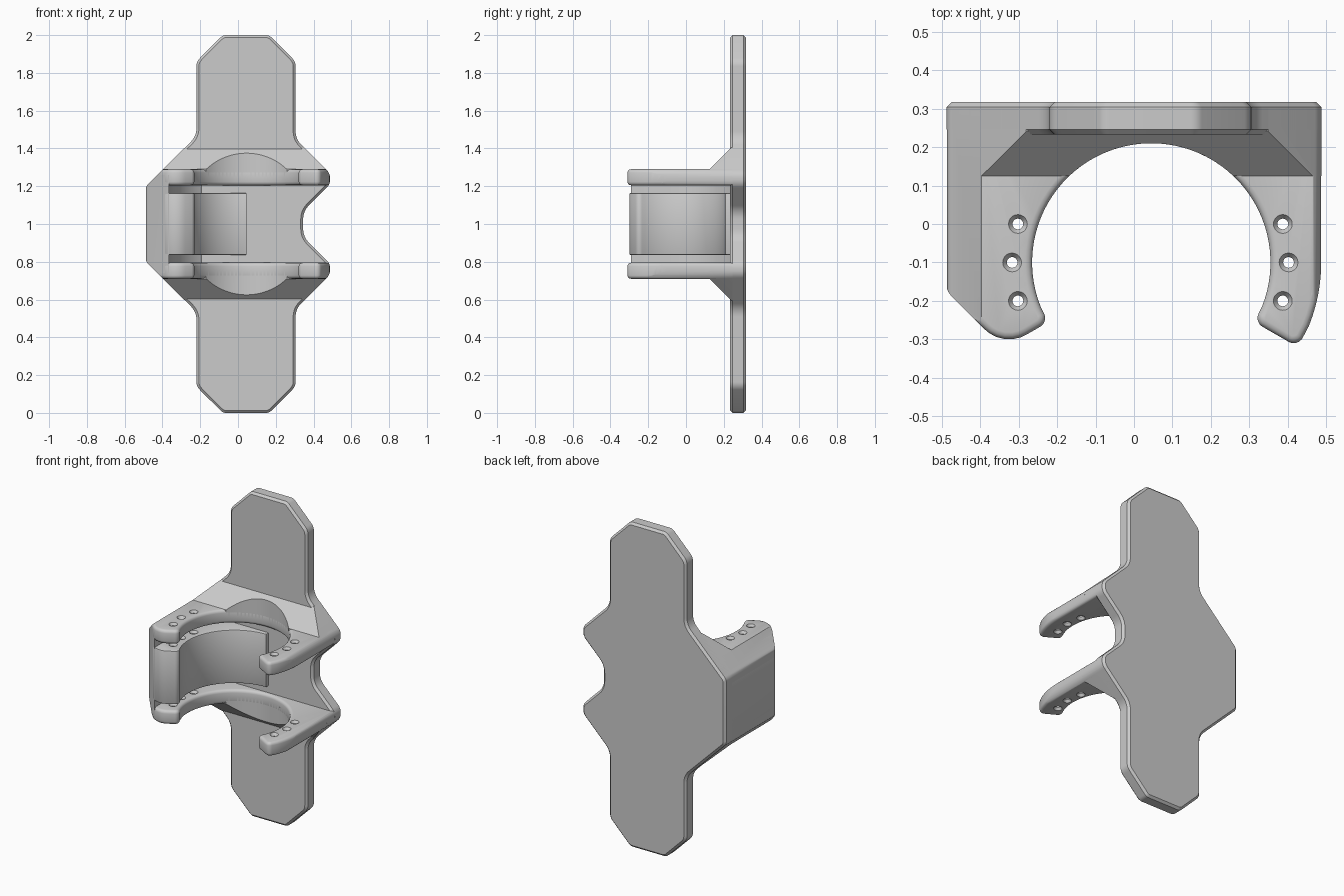
import bpy, bmesh
from math import sin, cos, radians, tan, pi
from mathutils import Vector

if "Cube" in bpy.data.objects:
    bpy.data.objects.remove(bpy.data.objects["Cube"])

CX, CY, BORE = 0.045, -0.1, 0.31   # bore centre and radius
W = 0.4875                         # half width of the plate
A = 0.487                          # half width of the clamp


def arc(r, a0, a1, n):
    """Points on a circle around the bore centre, angles in degrees."""
    out = []
    for i in range(n + 1):
        a = radians(a0 + (a1 - a0) * i / n)
        out.append((CX + r * cos(a), CY + r * sin(a), 0))
    return out


def rounded(pts, steps=6):
    """Turn (a, b, radius) corners into a polygon with rounded corners."""
    out = []
    for i, (a, b, r) in enumerate(pts):
        p = Vector((a, b))
        if r == 0:
            out.append(p)
            continue
        u = (Vector(pts[i - 1][:2]) - p).normalized()
        v = (Vector(pts[(i + 1) % len(pts)][:2]) - p).normalized()
        h = u.angle(v) / 2
        d = r / tan(h)
        c = p + (u + v).normalized() * (r / sin(h))
        s, e = p + u * d - c, p + v * d - c
        for k in range(steps + 1):
            out.append(c + s.lerp(e, k / steps).normalized() * r)
    return out


def finish(name, bm):
    bmesh.ops.recalc_face_normals(bm, faces=bm.faces)
    me = bpy.data.meshes.new(name)
    bm.to_mesh(me)
    bm.free()
    ob = bpy.data.objects.new(name, me)
    bpy.context.collection.objects.link(ob)
    return ob


def prism(name, pts, axis, lo, hi, bevel=0, segs=3):
    """Extrude a profile along an axis, rounding the two rims."""
    place = {'x': lambda a, b, t: (t, a, b),
             'y': lambda a, b, t: (a, t, b),
             'z': lambda a, b, t: (a, b, t)}[axis]
    poly = rounded(pts)
    bm = bmesh.new()
    low = [bm.verts.new(place(p.x, p.y, lo)) for p in poly]
    high = [bm.verts.new(place(p.x, p.y, hi)) for p in poly]
    caps = [bm.faces.new(low), bm.faces.new(high)]
    n = len(poly)
    for i in range(n):
        j = (i + 1) % n
        bm.faces.new((low[i], low[j], high[j], high[i]))
    bmesh.ops.recalc_face_normals(bm, faces=bm.faces)
    if bevel:
        rim = [e for f in caps for e in f.edges]
        bmesh.ops.bevel(bm, geom=rim, offset=bevel, offset_type='OFFSET',
                        segments=segs, profile=0.5, affect='EDGES',
                        clamp_overlap=False)
    return finish(name, bm)


def cut(ob, cutter, operation):
    m = ob.modifiers.new("cut", 'BOOLEAN')
    m.operation, m.object, m.solver = operation, cutter, 'EXACT'
    bpy.context.view_layer.objects.active = ob
    bpy.ops.object.modifier_apply(modifier=m.name)


def flip(pts):
    """Mirror a profile about the mid height z = 1."""
    return [(a, 2 - b, r) for a, b, r in pts]


# Plate outline seen from the front, each side listed from the top down
right = [(0.165, 2, .04), (0.305, 1.86, .06), (0.305, 1.45, .1),
         (W, 1.268, .06), (W, 1.21, .06), (0.345, 1.068, .1)]
left = [(-0.08, 2, .04), (-0.22, 1.86, .06), (-0.22, 1.465, .1),
        (-W, 1.2, .04)]
outline = right + flip(right[::-1]) + flip(left) + left[::-1]

# Profiles seen from above
outer_left = [(-A, .3, 0), (-A, -.175, .035), (-.34, -.3225, .09),
              (-.223, -.255, .026)]
arm_profile = (outer_left + arc(BORE, 202, -22, 56)
               + [(.313, -.255, .026), (.426, -.32, .026)]
               + arc(.442, -22, 0, 6) + [(A, .3, 0)])
wall_profile = outer_left + arc(BORE, 202, 90, 28) + [(CX, .3, 0)]
spine_profile = ([(-A, .3, 0), (-A, -.175, .035), (-.388, -.2745, 0),
                  (-.365, -.291, 0)] + arc(.41, 180, 121, 16)
                 + [(-.166, .3, 0)])

# Cutters: outline trim, bore and pin holes
trim = prism("trim_cutter", outline, 'y', -1, 1)
bore = prism("bore_cutter", arc(BORE, 0, 356.4, 99), 'z', 0.2, 1.8)
half = [(.6, .028), (.705, .028), (.725, .014), (.78, .014), (.8, .028),
        (.83, .028), (.85, .014)]
levels = half + [(2 - z, r) for z, r in reversed(half)]
bm = bmesh.new()
for x, y in [(-.302, 0), (-.317, -.1), (-.302, -.2),
             (.387, 0), (.402, -.1), (.387, -.2)]:
    rings = [[bm.verts.new((x + r * cos(k * pi / 10), y + r * sin(k * pi / 10), z))
              for k in range(20)] for z, r in levels]
    bm.faces.new(rings[0])
    bm.faces.new(rings[-1])
    for a, b in zip(rings, rings[1:]):
        for k in range(20):
            j = (k + 1) % 20
            bm.faces.new((a[k], a[j], b[j], b[k]))
holes = finish("hole_cutter", bm)

# Back plate
parts = [prism("back_plate", outline, 'y', .233, .317, .013, 1)]

# Two open-ring arms with sloped gussets
for side in ("upper", "lower"):
    up = side == "upper"
    lo, hi = (1.205, 1.29) if up else (.71, .795)
    arm = prism(side + "_arm", arm_profile, 'z', lo, hi, .018)
    cut(arm, holes, 'DIFFERENCE')
    cut(arm, trim, 'INTERSECT')
    slope = [(.125, 1.29, 0), (.24, 1.405, 0), (.3, 1.405, 0),
             (.3, 1.25, 0), (.125, 1.25, 0)]
    gusset = prism(side + "_gusset", slope if up else flip(slope), 'x', -.6, .6)
    cut(gusset, trim, 'INTERSECT')
    cut(gusset, bore, 'DIFFERENCE')
    parts += [arm, gusset]

# Curved side wall between the arms, with the spine behind the slots
wall = prism("side_wall", wall_profile, 'z', .835, 1.165, .008, 2)
cut(wall, holes, 'DIFFERENCE')
spine = prism("wall_spine", spine_profile, 'z', .74, 1.26)
cut(spine, trim, 'INTERSECT')
parts += [wall, spine]

for c in (trim, bore, holes):
    bpy.data.objects.remove(c)

# Smooth shading with sharp edges kept
bpy.ops.object.select_all(action='DESELECT')
for p in parts:
    p.select_set(True)
bpy.context.view_layer.objects.active = parts[0]
bpy.ops.object.shade_smooth_by_angle(angle=radians(32))
